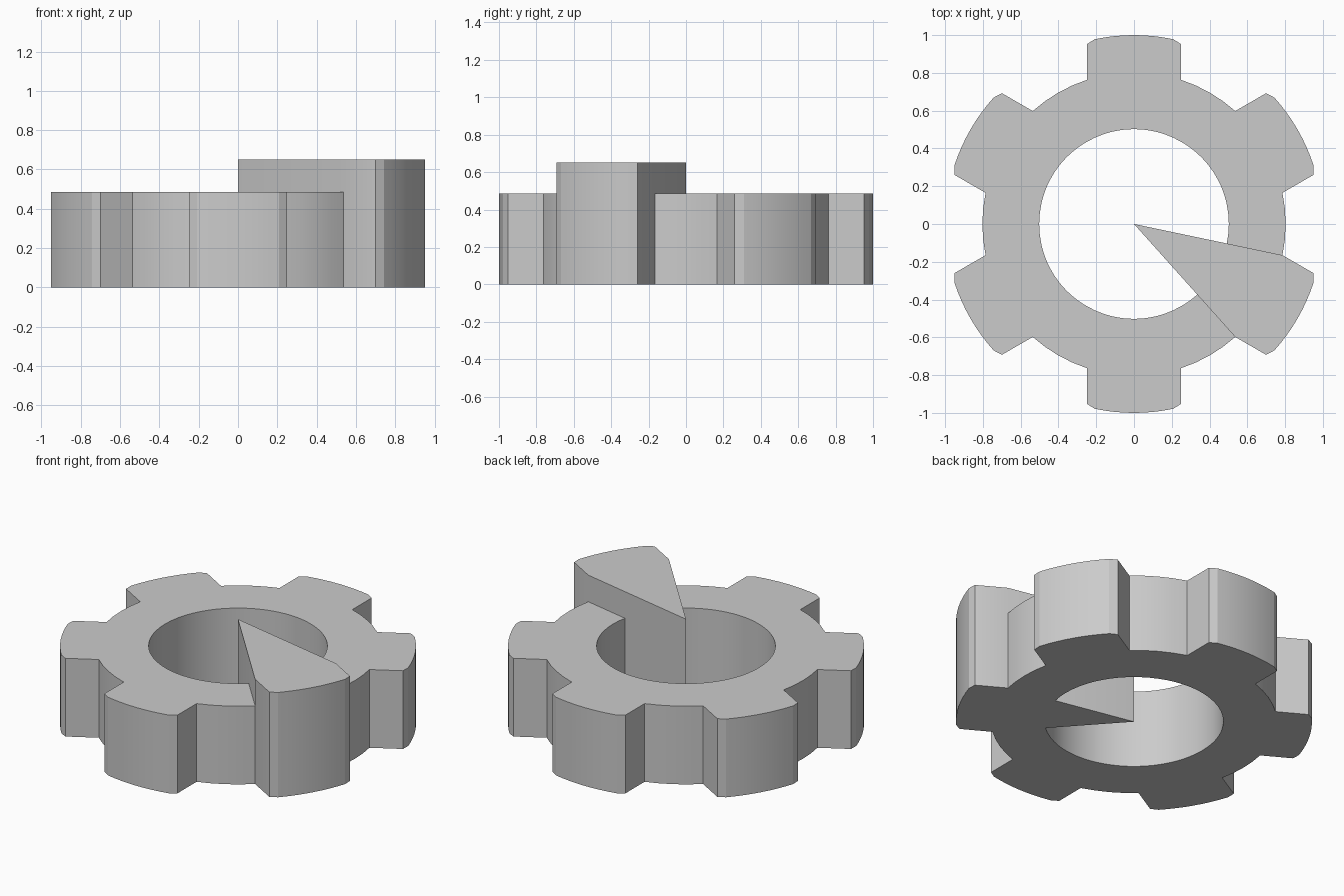
import bpy, bmesh, math
from mathutils import Vector, Matrix

if "Cube" in bpy.data.objects:
    bpy.data.objects.remove(bpy.data.objects["Cube"])

RING_TOP, WEDGE_TOP = 0.485, 0.65
BORE, ROOT = 0.502, 0.803
KEY = -30            # direction of the tall wedge tooth, in degrees


def polar(r, deg):
    a = math.radians(deg)
    return Vector((r * math.cos(a), r * math.sin(a)))


def tooth(deg):
    """Counter-clockwise outline of one tooth pointing along deg."""
    half_arc = 12.0
    pts = [Vector((0.763, -0.25)), Vector((0.952, -0.25))]
    pts += [polar(1.0, -half_arc + i * half_arc / 4) for i in range(9)]
    pts += [Vector((0.952, 0.25)), Vector((0.763, 0.25))]
    rot = Matrix.Rotation(math.radians(deg), 2)
    return [rot @ p for p in pts]


def root_arc(deg):
    """Points of the root circle in the gap centred on deg."""
    return [polar(ROOT, deg + d) for d in (-6, 0, 6)]


def extrude_faces(name, outlines, height):
    """Flat faces on z = 0 extruded into a solid."""
    bm = bmesh.new()
    for outline in outlines:
        bm.faces.new([bm.verts.new((p.x, p.y, 0)) for p in outline])
    bmesh.ops.remove_doubles(bm, verts=bm.verts, dist=1e-5)
    top = bmesh.ops.extrude_face_region(bm, geom=bm.faces[:], use_keep_orig=True)
    moved = [g for g in top["geom"] if isinstance(g, bmesh.types.BMVert)]
    bmesh.ops.translate(bm, verts=moved, vec=(0, 0, height))
    bmesh.ops.recalc_face_normals(bm, faces=bm.faces)
    mesh = bpy.data.meshes.new(name)
    bm.to_mesh(mesh)
    bm.free()
    obj = bpy.data.objects.new(name, mesh)
    bpy.context.collection.objects.link(obj)
    bpy.ops.object.select_all(action='DESELECT')
    obj.select_set(True)
    bpy.context.view_layer.objects.active = obj
    bpy.ops.object.shade_smooth_by_angle(angle=math.radians(20))
    return obj


# Toothed ring: five teeth, open where the wedge tooth fits
key_tooth = tooth(KEY)
outer = [key_tooth[-1]] + root_arc(KEY + 30)
for i in range(1, 6):
    outer += tooth(KEY + 60 * i) + root_arc(KEY + 60 * i + 30)
outer.append(key_tooth[0])
inner = [p.normalized() * BORE for p in outer]
quads = [(inner[i], outer[i], outer[i + 1], inner[i + 1])
         for i in range(len(outer) - 1)]
extrude_faces("toothed_ring", quads, RING_TOP)

# Tall wedge tooth running from the centre to the rim
extrude_faces("wedge_tooth", [[Vector((0, 0))] + key_tooth], WEDGE_TOP)
